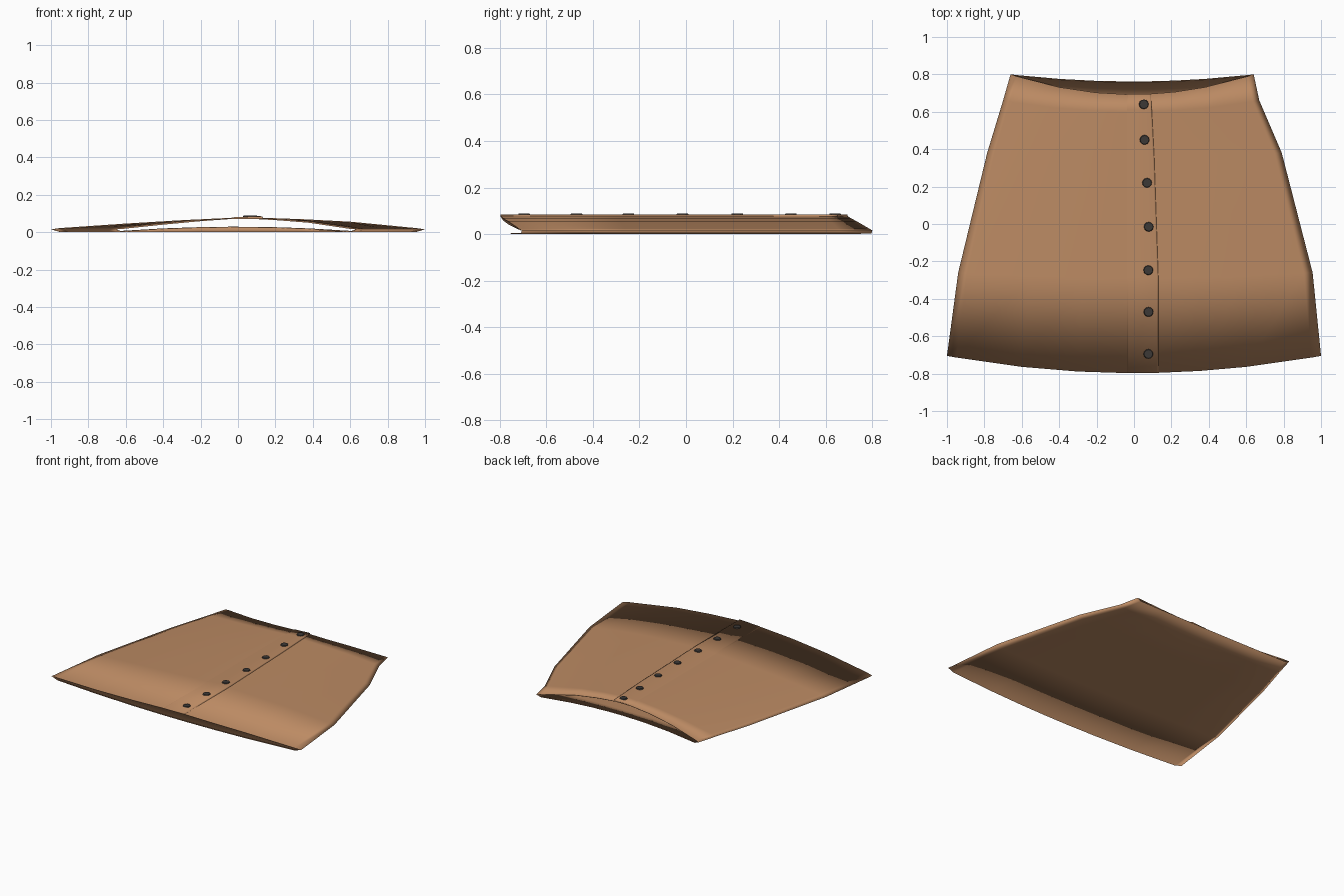
import bpy, bmesh, math

if "Cube" in bpy.data.objects:
    bpy.data.objects.remove(bpy.data.objects["Cube"])


def material(name, rgb):
    m = bpy.data.materials.new(name)
    m.diffuse_color = (*rgb, 1)
    m.use_nodes = True
    m.node_tree.nodes["Principled BSDF"].inputs["Base Color"].default_value = m.diffuse_color
    return m


TAN = material("tan_fabric", (0.50, 0.255, 0.125))
DARK = material("dark_button", (0.045, 0.04, 0.037))


def finish(bm, name, mat, smooth=True):
    me = bpy.data.meshes.new(name)
    bm.to_mesh(me)
    bm.free()
    me.materials.append(mat)
    for p in me.polygons:
        p.use_smooth = smooth
    ob = bpy.data.objects.new(name, me)
    bpy.context.collection.objects.link(ob)
    return ob


def lerp_table(table, x):
    for (a, fa), (b, fb) in zip(table, table[1:]):
        if x <= b:
            return fa + (fb - fa) * (x - a) / (b - a)
    return table[-1][1]


# rows from hem to waist: side y, left x, right x, front bow, back bow, back lift
ROWS = [(-0.705, -1.0, 1.0, -0.092, -0.05, 0.0),
        (-0.26, -0.94, 0.955, -0.03, -0.02, 0.0),
        (0.38, -0.785, 0.79, -0.02, -0.01, 0.0),
        (0.66, -0.70, 0.67, -0.06, -0.02, 0.0),
        (0.80, -0.66, 0.64, -0.107, -0.038, 0.025)]
# columns across the skirt: fraction of half width and front height
HEIGHT = [(-1, 0.015), (-0.95, 0.022), (-0.6, 0.046), (-0.3, 0.064), (-0.05, 0.076),
          (0.13, 0.077), (0.35, 0.069), (0.6, 0.056), (0.95, 0.022), (1, 0.015)]


def ring(row):
    y, xl, xr, fb, bb, lift = row
    pts = []
    for u, z in HEIGHT:                      # front panel, left to right
        x = (xl + xr) / 2 + u * (xr - xl) / 2
        pts.append((x, y + fb * (1 - u * u), z))
    for u, z in HEIGHT[-2:0:-1]:             # back panel, right to left
        x = (xl + xr) / 2 + u * (xr - xl) / 2
        pts.append((x, y + bb * (1 - u * u), lift * (1 - u * u)))
    return pts


def lip(pts, dy):
    # small turned-in edge so the openings look rounded
    n = len(HEIGHT)
    out = []
    for i, (x, y, z) in enumerate(pts):
        if i in (0, n - 1):
            out.append((x * 0.99, y + dy, z))
        else:
            out.append((x, y + dy, z - 0.006 if i < n else z + 0.004))
    return out


# skirt body: flattened tube open at hem and waist
rings = [ring(r) for r in ROWS]
rings = [lip(rings[0], 0.004)] + rings + [lip(rings[-1], -0.004)]
bm = bmesh.new()
vr = [[bm.verts.new(p) for p in r] for r in rings]
for a, b in zip(vr, vr[1:]):
    for i in range(len(a)):
        j = (i + 1) % len(a)
        bm.faces.new((a[i], a[j], b[j], b[i]))
finish(bm, "skirt_body", TAN)

# button placket: overlapping strip with a raised right edge
PLACKET = [(-0.797, 0.13), (-0.285, 0.13), (0.36, 0.108), (0.61, 0.095), (0.694, 0.09)]
bm = bmesh.new()
strips = []
for y, xr in PLACKET:
    section = [(-0.04, 0.0755), (-0.03, 0.079), (xr - 0.008, 0.085), (xr, 0.084), (xr, 0.074)]
    strips.append([bm.verts.new((x, y, z)) for x, z in section])
for a, b in zip(strips, strips[1:]):
    for i in range(4):
        bm.faces.new((a[i], a[i + 1], b[i + 1], b[i]))
for end, dy in ((strips[0], 0.004), (strips[-1], -0.004)):   # turned ends
    low = [bm.verts.new((v.co.x, v.co.y + dy, 0.073)) for v in end]
    for i in range(4):
        quad = (end[i], low[i], low[i + 1], end[i + 1])
        bm.faces.new(quad if dy > 0 else quad[::-1])
finish(bm, "button_placket", TAN)

# buttons down the placket
for k, (x, y) in enumerate([(0.053, 0.64), (0.057, 0.45), (0.07, 0.22), (0.079, -0.015),
                            (0.077, -0.247), (0.078, -0.47), (0.077, -0.695)]):
    bm = bmesh.new()
    bmesh.ops.create_cone(bm, cap_ends=True, segments=12, radius1=0.027,
                          radius2=0.023, depth=0.008)
    bmesh.ops.translate(bm, verts=bm.verts, vec=(x, y, 0.085))
    finish(bm, f"button_{k + 1}", DARK, False)
